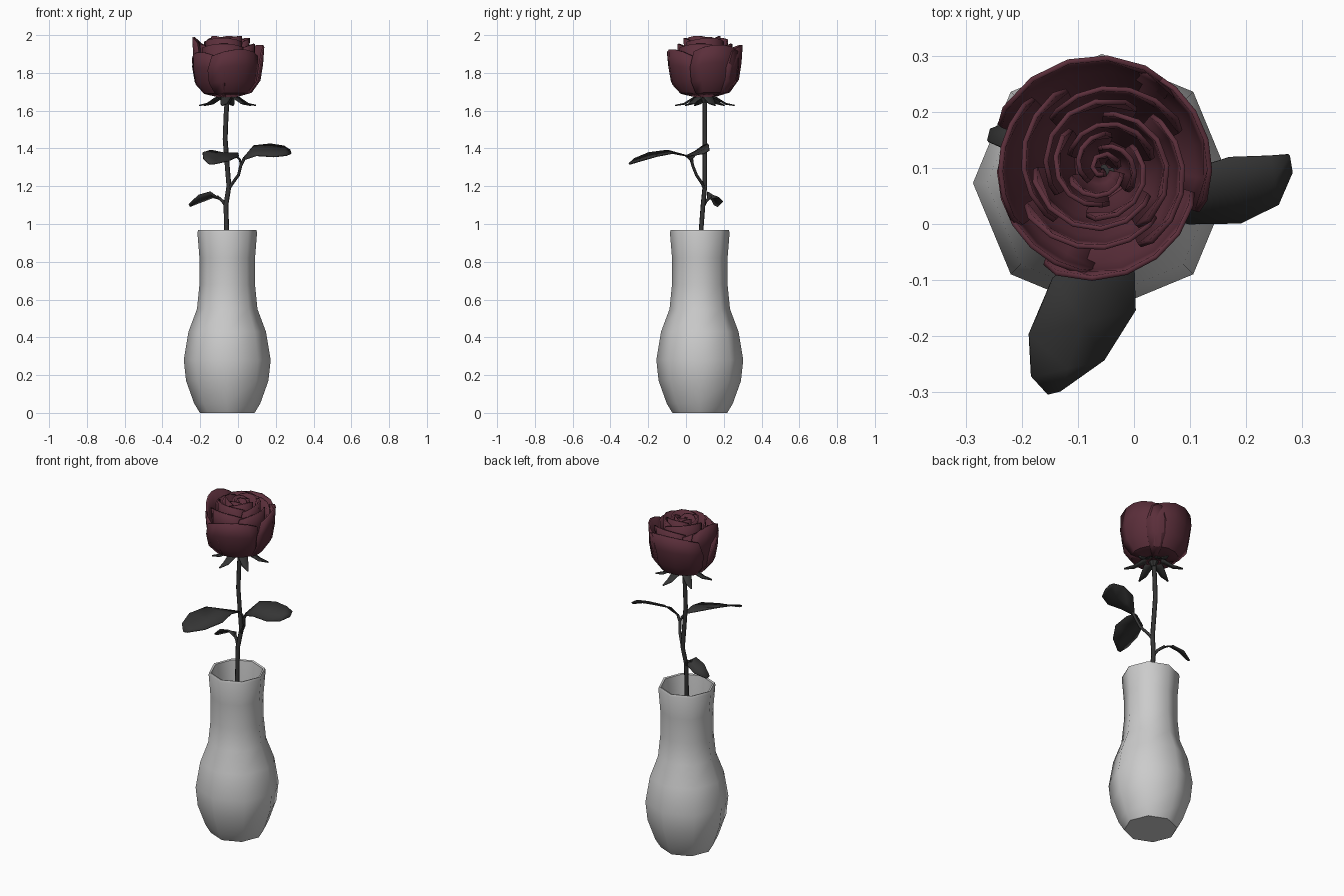
import bpy, math
from mathutils import Vector

if "Cube" in bpy.data.objects:
    bpy.data.objects.remove(bpy.data.objects["Cube"])


def material(name, rgb):
    m = bpy.data.materials.new(name)
    m.diffuse_color = (*rgb, 1)
    m.use_nodes = True
    m.node_tree.nodes["Principled BSDF"].inputs["Base Color"].default_value = m.diffuse_color
    return m


RED = material("dark_red", (0.105, 0.028, 0.043))
DARK = material("dark_green_grey", (0.035, 0.035, 0.035))


def make(name, verts, faces, mat=None, thick=0, angle=30):
    me = bpy.data.meshes.new(name)
    me.from_pydata(verts, [], faces)
    ob = bpy.data.objects.new(name, me)
    bpy.context.collection.objects.link(ob)
    if mat:
        me.materials.append(mat)
    if thick:
        s = ob.modifiers.new("thickness", 'SOLIDIFY')
        s.thickness = thick
        s.offset = 0
    bpy.ops.object.select_all(action='DESELECT')
    bpy.context.view_layer.objects.active = ob
    ob.select_set(True)
    bpy.ops.object.shade_smooth_by_angle(angle=math.radians(angle))
    return ob


def grid_faces(rows, cols):
    return [(i * cols + j, i * cols + j + 1, (i + 1) * cols + j + 1, (i + 1) * cols + j)
            for i in range(rows - 1) for j in range(cols - 1)]


# vase: eight-sided lathe, outer wall then inner wall
CX, CY, N = -0.057, 0.073, 8
prof = [(0.145, 0), (0.175, 0.05), (0.218, 0.17), (0.23, 0.28), (0.205, 0.43), (0.16, 0.55),
        (0.147, 0.68), (0.147, 0.82), (0.158, 0.955), (0.154, 0.968), (0.143, 0.965),
        (0.132, 0.82), (0.132, 0.68), (0.145, 0.55), (0.19, 0.43), (0.214, 0.28),
        (0.2, 0.17), (0.14, 0.04)]
verts = [(CX + r * math.cos(k * math.tau / N), CY + r * math.sin(k * math.tau / N), z)
         for r, z in prof for k in range(N)]
faces = [(i * N + k, i * N + (k + 1) % N, (i + 1) * N + (k + 1) % N, (i + 1) * N + k)
         for i in range(len(prof) - 1) for k in range(N)]
faces += [tuple(reversed(range(N))), tuple(range((len(prof) - 1) * N, len(prof) * N))]
make("vase", verts, faces, angle=50)


# stem and side branches: bevelled poly curves
def tube(name, pts, radius):
    cu = bpy.data.curves.new(name, 'CURVE')
    cu.dimensions = '3D'
    cu.bevel_depth = radius
    cu.bevel_resolution = 1
    cu.use_fill_caps = True
    sp = cu.splines.new('POLY')
    sp.points.add(len(pts) - 1)
    for p, co in zip(sp.points, pts):
        p.co = (*co, 1)
    cu.materials.append(DARK)
    bpy.context.collection.objects.link(bpy.data.objects.new(name, cu))


tube("stem", [(-0.055, 0.05, 0.1), (-0.06, 0.08, 0.97), (-0.064, 0.09, 1.1), (-0.048, 0.1, 1.2),
              (-0.058, 0.1, 1.32), (-0.068, 0.1, 1.45), (-0.063, 0.1, 1.58), (-0.055, 0.1, 1.69)], 0.013)
tube("upper_branch", [(-0.052, 0.1, 1.18), (-0.03, 0.085, 1.215), (0.003, 0.055, 1.26),
                      (0.015, 0.035, 1.31), (0.035, 0.03, 1.35)], 0.008)
tube("upper_leaf_stalk", [(0.015, 0.035, 1.31), (0.01, 0.025, 1.34), (-0.01, 0.0, 1.362)], 0.006)
tube("lower_branch", [(-0.064, 0.09, 1.09), (-0.08, 0.105, 1.12), (-0.11, 0.13, 1.145)], 0.008)


# leaves: three-column strips along a midrib of (x, y, z, half width)
def leaf(name, mids, side, crease=0.1, thick=0.006):
    side = Vector(side).normalized()
    v = []
    for x, y, z, w in mids:
        c = Vector((x, y, z))
        v += [c - side * w, c - Vector((0, 0, w * crease)), c + side * w]
    make(name, v, grid_faces(len(mids), 3), DARK, thick)


leaf("right_leaf", [(0.03, 0.03, 1.345, 0.01), (0.09, 0.045, 1.388, 0.052), (0.18, 0.06, 1.39, 0.068),
                    (0.25, 0.078, 1.388, 0.05), (0.279, 0.108, 1.382, 0.018)], (-0.15, 0.85, 0.5))
leaf("front_leaf", [(-0.005, 0.01, 1.36, 0.01), (-0.072, -0.08, 1.383, 0.075),
                    (-0.092, -0.175, 1.368, 0.098), (-0.118, -0.257, 1.34, 0.067),
                    (-0.143, -0.3, 1.318, 0.012)], (1, 0.23, -0.1))
leaf("small_leaf", [(-0.1, 0.12, 1.135, 0.008), (-0.14, 0.143, 1.155, 0.035),
                    (-0.2, 0.16, 1.135, 0.04), (-0.258, 0.158, 1.098, 0.012)], (0.2, 0.8, -0.4))

# sepals and the little cup beneath the bloom
FX, FY = -0.055, 0.1
for k in range(6):
    a = math.radians(20 + 60 * k)
    c, s = math.cos(a), math.sin(a)
    leaf("sepal", [(FX + r * c, FY + r * s, z, w) for r, z, w in
                   [(0.01, 1.685, 0.012), (0.06, 1.668, 0.026), (0.11, 1.638, 0.018), (0.16, 1.628, 0.003)]],
         (-s, c, 0), 0.2)
bpy.ops.mesh.primitive_cone_add(vertices=8, radius1=0.013, radius2=0.04, depth=0.05,
                                location=(FX, FY, 1.665))
cup = bpy.context.object
cup.name = "bloom_cup"
cup.data.materials.append(DARK)


# petals: cupped patches between two angles; the radius may drift to make a spiral
def petal(name, a0, a1, r0, r1, top, drop=0.035):
    shape = [(0.18, 0.0, 0.9), (0.66, 0.1, 0.95), (0.9, 0.34, 1.0), (0.97, 0.66, 1.0), (1.0, 1.0, 0.85)]
    cols, base, v = 6, 1.672, []
    for rf, h, spread in shape:
        for j in range(cols):
            u = j / (cols - 1)
            a = math.radians((a0 + a1) / 2 + (u - 0.5) * (a1 - a0) * spread)
            r = (r0 + (r1 - r0) * u) * rf
            z = base + (top - base) * h - drop * h * abs(2 * u - 1) ** 2
            v.append((FX + r * math.cos(a), FY + r * math.sin(a), z))
    make(name, v, grid_faces(len(shape), cols), RED, 0.009)


# outer petals
for a0, a1, r0, r1, top in [(38, 158, 0.19, 0.205, 1.95), (-25, 72, 0.19, 0.19, 1.95),
                            (135, 215, 0.18, 0.185, 1.99), (175, 265, 0.185, 0.19, 1.91),
                            (238, 345, 0.205, 0.17, 1.925)]:
    petal("outer_petal", a0, a1, r0, r1, top)

# inner petals: tightening spiral rings
for start, count, r, top in [(205, 4, 0.145, 1.955), (60, 3, 0.112, 1.985),
                             (10, 3, 0.08, 1.995), (75, 3, 0.05, 1.99)]:
    step = 360 / count
    for k in range(count):
        a = start + k * step
        petal("inner_petal", a, a + step * 1.25, r + 0.012, r - 0.014, top, 0.02)

# furled heart
petal("heart_petal", 0, 300, 0.03, 0.012, 1.985, 0.005)
